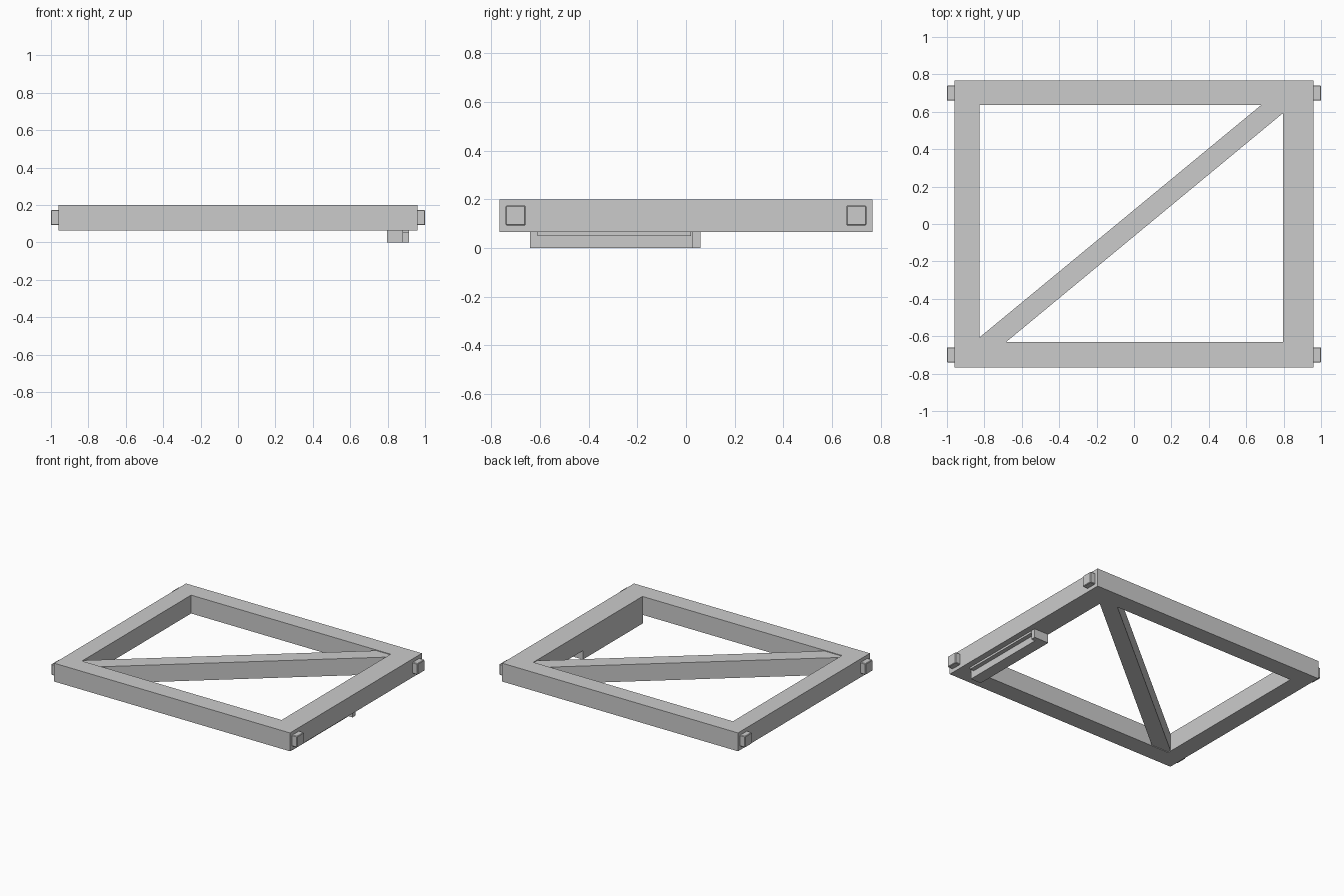
import bpy
import bmesh

cube = bpy.data.objects.get("Cube")
if cube:
    bpy.data.objects.remove(cube, do_unlink=True)

grey = bpy.data.materials.new("plain_grey")
grey.use_nodes = True
COLOUR = (0.6, 0.6, 0.6, 1)
grey.diffuse_color = COLOUR
grey.node_tree.nodes["Principled BSDF"].inputs["Base Color"].default_value = COLOUR


def prism(name, outline, z0, z1):
    """Extrude a flat outline between two heights."""
    bm = bmesh.new()
    face = bm.faces.new([bm.verts.new((x, y, z0)) for x, y in outline])
    up = bmesh.ops.extrude_face_region(bm, geom=[face])["geom"]
    bmesh.ops.translate(bm, vec=(0, 0, z1 - z0),
                        verts=[v for v in up if isinstance(v, bmesh.types.BMVert)])
    bmesh.ops.recalc_face_normals(bm, faces=bm.faces)
    mesh = bpy.data.meshes.new(name)
    bm.to_mesh(mesh)
    bm.free()
    mesh.materials.append(grey)
    obj = bpy.data.objects.new(name, mesh)
    bpy.context.collection.objects.link(obj)
    return obj


def box(name, x0, x1, y0, y1, z0, z1):
    return prism(name, [(x0, y0), (x1, y0), (x1, y1), (x0, y1)], z0, z1)


# Frame beams
BOTTOM, TOP = 0.065, 0.2
W, D = 0.96, 0.767
IN_L, IN_R, IN_F, IN_B = -0.827, 0.797, -0.632, 0.636
box("front_beam", -W, W, -D, IN_F, BOTTOM, TOP)
box("back_beam", -W, W, IN_B, D, BOTTOM, TOP)
box("right_beam", -W, IN_L, IN_F, IN_B, BOTTOM, TOP)
box("left_beam", IN_R, W, IN_F, IN_B, BOTTOM, TOP)

# Diagonal brace, cut to fit the frame corners
prism("diagonal_brace",
      [(IN_L, IN_F), (-0.685, IN_F), (IN_R, 0.593),
       (IN_R, IN_B), (0.68, IN_B), (IN_L, -0.607)], BOTTOM + 0.005, TOP - 0.005)

# Corner pegs on both sides
for side, sx in (("left", 1), ("right", -1)):
    for end, y in (("front", -0.7), ("back", 0.7)):
        x0, x1 = sorted((sx * (W - 0.02), sx))
        peg = box(f"{side}_{end}_peg", x0, x1, y - 0.041, y + 0.041, 0.092, 0.174)
        bevel = peg.modifiers.new("soft_edges", "BEVEL")
        bevel.width = 0.004

# Latch under the left beam
box("latch_plate", IN_R, 0.915, -0.61, 0.02, 0.05, BOTTOM)
box("latch_bar", IN_R, 0.883, -0.64, 0.025, 0, BOTTOM)
box("latch_stop", IN_R, 0.915, 0.025, 0.06, 0, BOTTOM)
